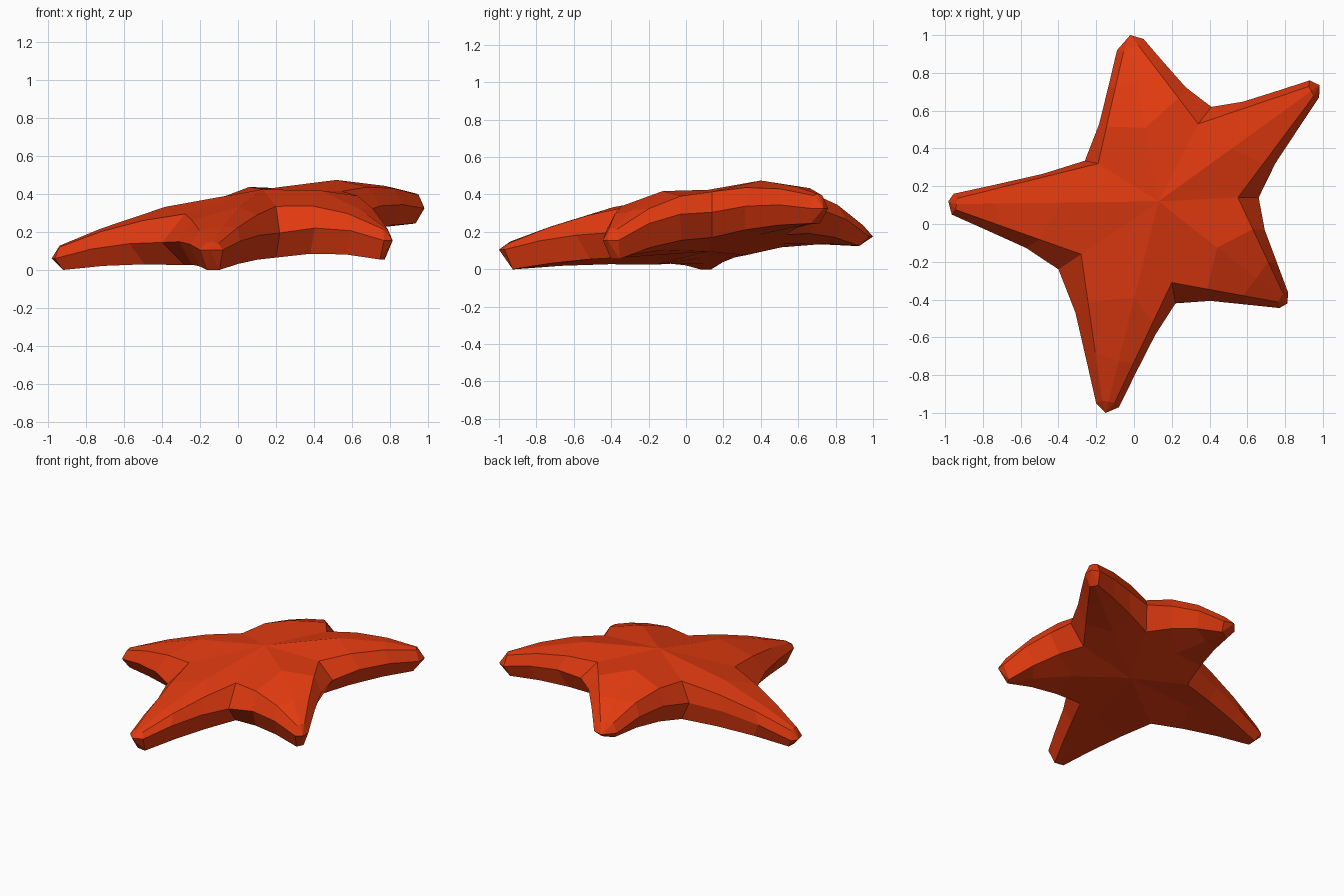
import bpy, bmesh, math
from mathutils import Vector as V

if "Cube" in bpy.data.objects:
    bpy.data.objects.remove(bpy.data.objects["Cube"])

# Body hubs (top and underside centres)
TOP, BASE = V((0.13, 0.12, 0.44)), V((0.13, 0.12, 0.11))

# Valleys between arms, counter-clockwise:
# rim x, y, z / inner crease x, y / upper crease z, lower crease z
VALLEYS = [
    ((0.41, 0.62, 0.34), (0.34, 0.53), 0.44, 0.20),
    ((-0.26, 0.335, 0.23), (-0.19, 0.32), 0.365, 0.09),
    ((-0.40, -0.24, 0.16), (-0.28, -0.16), 0.31, 0.04),
    ((0.22, -0.42, 0.21), (0.20, -0.31), 0.35, 0.08),
    ((0.66, 0.14, 0.32), (0.55, 0.14), 0.43, 0.185),
]
# Arms: left corner, right corner, tip, (low z, mid z, high z), arch
ARMS = [
    ((0.93, 0.76), (0.98, 0.67), (0.983, 0.735), (0.26, 0.34, 0.41), 0.06),
    ((-0.09, 0.92), (0.05, 0.98), (-0.02, 1.0), (0.14, 0.19, 0.25), 0.10),
    ((-0.965, 0.05), (-0.955, 0.16), (-0.983, 0.12), (0.015, 0.075, 0.135), 0.05),
    ((-0.08, -0.97), (-0.20, -0.95), (-0.15, -1.0), (0.015, 0.12, 0.155), 0.04),
    ((0.815, -0.36), (0.77, -0.445), (0.813, -0.42), (0.07, 0.17, 0.23), 0.09),
]
SIDE_T, HUB_T = (0, 0.33, 0.67, 1), (0, 0.48, 0.80, 1)


def rail(a, b, ts, arch):
    """Points from a to b, bowed upward by arch."""
    return [a.lerp(b, t) + V((0, 0, arch * math.sin(math.pi * t))) for t in ts]


bm = bmesh.new()


def face(points):
    """Add a face, dropping repeated corners."""
    vs = []
    for p in points:
        if all((p - q.co).length > 1e-5 for q in vs):
            vs.append(bm.verts.new(p))
    if len(vs) > 2:
        bm.faces.new(vs)


for i, (left, right, tip, (lo, mid, hi), arch) in enumerate(ARMS):
    left, right, tip = V(left), V(right), V(tip)
    centre = (left + right) / 2
    out = (centre - TOP.xy).normalized()

    def end(corner, z, back, spread):
        return (centre.lerp(corner, spread) - out * back).to_3d() + V((0, 0, z))

    ridge = rail(TOP, end(centre, hi + 0.008, 0.02, 0), HUB_T, arch)
    keel = rail(BASE, end(centre, lo, 0.04, 0), HUB_T, arch * 0.3)

    # Upper crease, rim and lower crease down one flank of the arm
    def flank(valley, corner):
        rim, inner, zt, zb = valley
        top = rail(V((*inner, zt)), end(corner, hi, 0.02, 0.55), SIDE_T, arch * 0.55)
        side = rail(V(rim), end(corner, mid, 0, 1), SIDE_T, arch * 0.5)
        low = rail(V((*inner, zb)), end(corner, lo, 0.04, 0.55), SIDE_T, arch * 0.3)
        for k in (1, 2):                      # slight waist
            side[k].xy = side[k].xy.lerp(ridge[k].xy, 0.07)
        return [top, side, low]

    rails = [ridge, *flank(VALLEYS[i], left), keel,
             *reversed(flank(VALLEYS[i - 1], right))]
    # Skin between neighbouring rails, then a faceted tip
    point = tip.to_3d() + V((0, 0, mid))
    for a, b in zip(rails, rails[1:] + rails[:1]):
        for k in range(3):
            face([a[k], b[k], b[k + 1], a[k + 1]])
        face([a[3], b[3], point])

bmesh.ops.remove_doubles(bm, verts=bm.verts, dist=0.0005)
bmesh.ops.recalc_face_normals(bm, faces=bm.faces)
# Rest on the ground
low = min(v.co.z for v in bm.verts)
bmesh.ops.translate(bm, vec=(0, 0, -low), verts=bm.verts)

mesh = bpy.data.meshes.new("starfish")
bm.to_mesh(mesh)
bm.free()
mat = bpy.data.materials.new("orange red")
mat.diffuse_color = (0.75, 0.042, 0.005, 1)
mat.use_nodes = True
mat.node_tree.nodes["Principled BSDF"].inputs["Base Color"].default_value = mat.diffuse_color
mesh.materials.append(mat)
bpy.context.collection.objects.link(bpy.data.objects.new("starfish", mesh))
